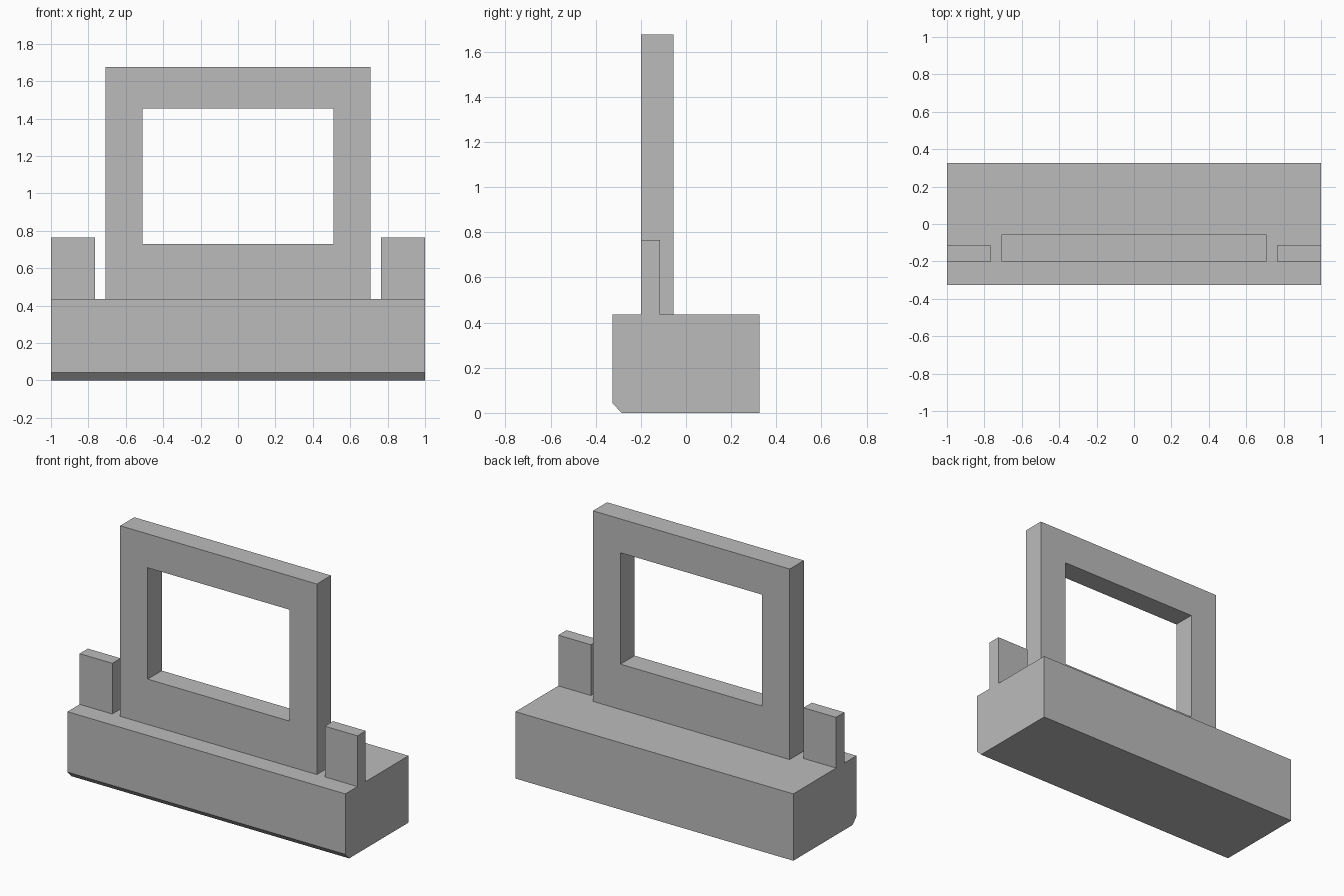
import bpy
import bmesh
from mathutils import Vector

cube = bpy.data.objects.get("Cube")
if cube:
    bpy.data.objects.remove(cube, do_unlink=True)

GREY = (0.5, 0.5, 0.5, 1)
grey = bpy.data.materials.new("plain_grey")
grey.use_nodes = True
grey.diffuse_color = GREY
grey.node_tree.nodes["Principled BSDF"].inputs["Base Color"].default_value = GREY

BASE_TOP = 0.435
FRONT = -0.2


def finish(name, bm):
    bmesh.ops.recalc_face_normals(bm, faces=bm.faces)
    mesh = bpy.data.meshes.new(name)
    bm.to_mesh(mesh)
    bm.free()
    mesh.materials.append(grey)
    obj = bpy.data.objects.new(name, mesh)
    bpy.context.collection.objects.link(obj)
    return obj


def extrude(bm, faces, offset):
    result = bmesh.ops.extrude_face_region(bm, geom=faces)
    moved = [g for g in result["geom"] if isinstance(g, bmesh.types.BMVert)]
    bmesh.ops.translate(bm, verts=moved, vec=Vector(offset))


def prism(name, points, offset):
    bm = bmesh.new()
    face = bm.faces.new([bm.verts.new(p) for p in points])
    extrude(bm, [face], offset)
    return finish(name, bm)


def rectangle(x0, x1, z0, z1):
    return [(x0, FRONT, z0), (x1, FRONT, z0), (x1, FRONT, z1), (x0, FRONT, z1)]


# Base block with a chamfered lower front edge
side = [(-0.285, 0), (0.325, 0), (0.325, BASE_TOP), (-0.325, BASE_TOP), (-0.325, 0.042)]
prism("base_block", [(-1, y, z) for y, z in side], (2, 0, 0))

# Upright panel with a rectangular window
bm = bmesh.new()
outer = [bm.verts.new(p) for p in rectangle(-0.708, 0.708, BASE_TOP, 1.675)]
inner = [bm.verts.new(p) for p in rectangle(-0.51, 0.51, 0.73, 1.455)]
ring = [bm.faces.new((outer[i - 1], outer[i], inner[i], inner[i - 1])) for i in range(4)]
extrude(bm, ring, (0, 0.145, 0))
bmesh.ops.dissolve_limit(bm, angle_limit=0.01, verts=[], edges=[])
finish("upright_frame", bm)

# Short tabs at both ends
for name, x0, x1 in (("left_tab", 0.765, 1), ("right_tab", -1, -0.765)):
    prism(name, rectangle(x0, x1, BASE_TOP, 0.765), (0, 0.085, 0))
